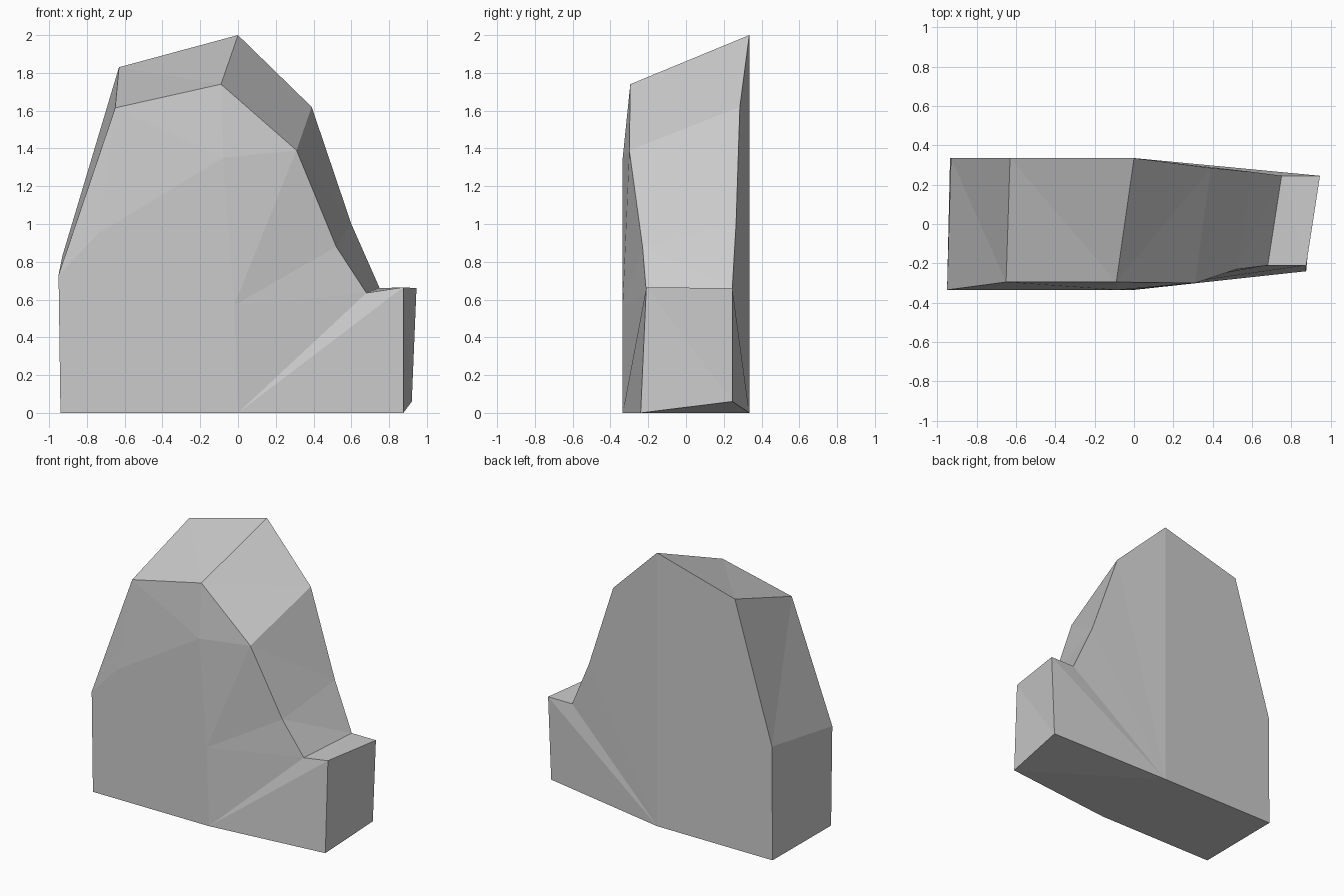
import bpy
import bmesh

cube = bpy.data.objects.get("Cube")
if cube:
    bpy.data.objects.remove(cube, do_unlink=True)

# Stone colour
stone = bpy.data.materials.new("grey_stone")
stone.use_nodes = True
grey = (0.6, 0.6, 0.6, 1.0)
stone.diffuse_color = grey
stone.node_tree.nodes["Principled BSDF"].inputs["Base Color"].default_value = grey

# Matching front and back outlines: bottom left, along the ground, then over the top
front = [(-0.94, -0.335, 0), (0, -0.335, 0), (0.875, -0.24, 0),
         (0.875, -0.21, 0.665), (0.68, -0.21, 0.635), (0.52, -0.23, 0.88),
         (0.31, -0.30, 1.39), (-0.09, -0.295, 1.74), (-0.65, -0.295, 1.615),
         (-0.95, -0.335, 0.73)]
back = [(-0.935, 0.335, 0), (0, 0.335, 0), (0.92, 0.245, 0.06),
        (0.945, 0.245, 0.66), (0.75, 0.245, 0.66), (0.60, 0.265, 1.0),
        (0.39, 0.285, 1.62), (0, 0.335, 2.0), (-0.63, 0.335, 1.83),
        (-0.93, 0.335, 0.83)]
# Shallow chips on the front: centre low, centre high, left shoulder
chips = [(-0.02, -0.335, 0.57), (-0.08, -0.335, 1.35), (-0.74, -0.335, 0.95)]

bm = bmesh.new()
f = [bm.verts.new(p) for p in front]
b = [bm.verts.new(p) for p in back]
low, high, shoulder = [bm.verts.new(p) for p in chips]

# Rim joining the two outlines
n = len(f)
for i in range(n):
    j = (i + 1) % n
    bm.faces.new((f[i], b[i], b[j], f[j]))

# Front facets
for face in ((f[0], f[1], low, high, shoulder, f[9]),
             (f[1], f[2], f[3]), (f[1], f[3], f[4]),
             (f[1], f[4], f[5], low), (low, f[5], f[6]), (low, f[6], high),
             (high, f[6], f[7]), (high, f[7], f[8], shoulder),
             (shoulder, f[8], f[9])):
    bm.faces.new(face)

# Back facets: flat left half, then a fan from the bottom centre
bm.faces.new((b[1], b[0], b[9], b[8], b[7]))
for i in range(2, 7):
    bm.faces.new((b[1], b[i + 1], b[i]))

bmesh.ops.triangulate(bm, faces=[p for p in bm.faces if len(p.verts) == 4])
bmesh.ops.recalc_face_normals(bm, faces=bm.faces)
mesh = bpy.data.meshes.new("rock")
bm.to_mesh(mesh)
bm.free()
mesh.materials.append(stone)
rock = bpy.data.objects.new("rock", mesh)
bpy.context.collection.objects.link(rock)
